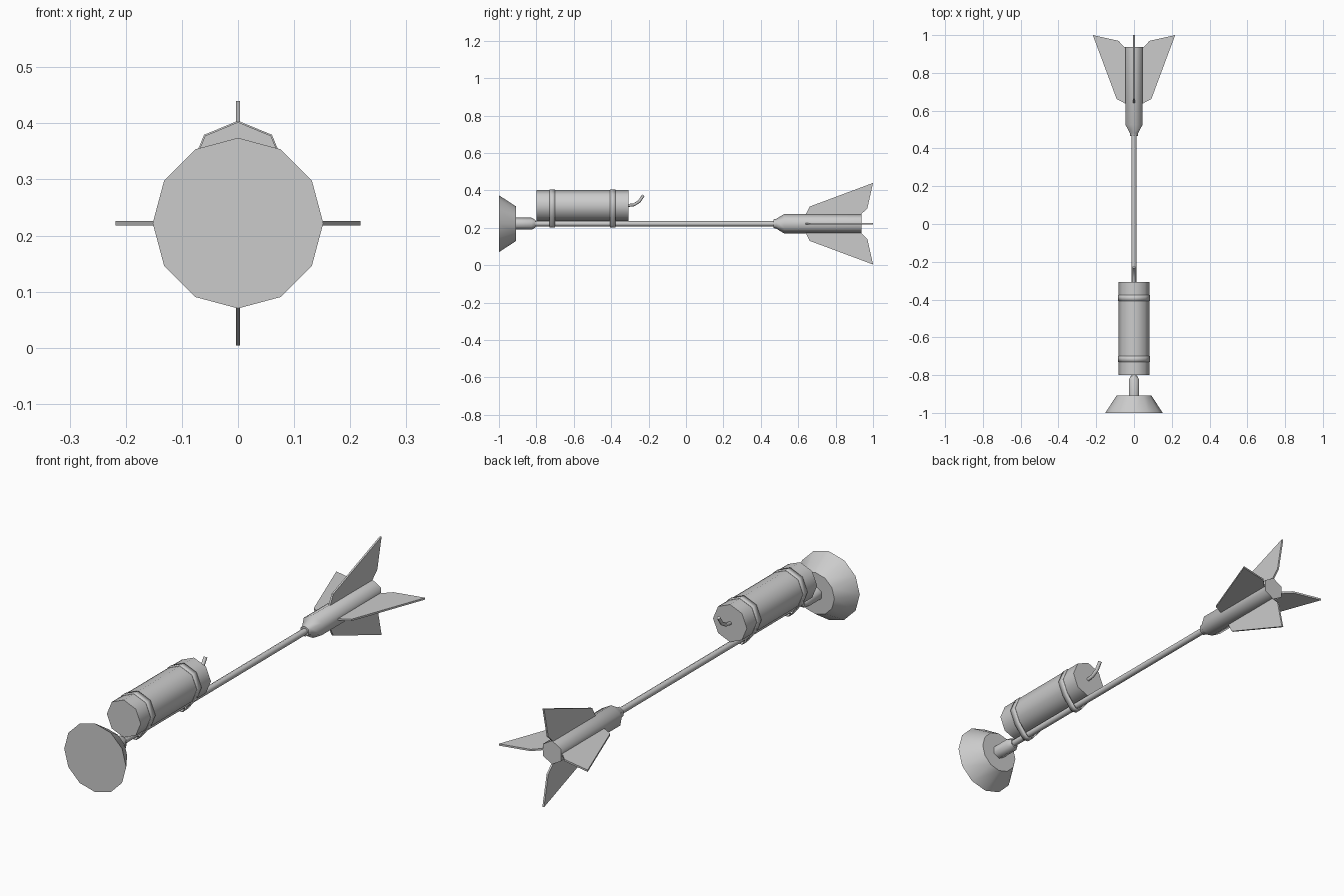
import bpy, bmesh, math
from mathutils import Matrix

if "Cube" in bpy.data.objects:
    bpy.data.objects.remove(bpy.data.objects["Cube"])

AXIS_Z = 0.222     # height of the shaft axis
CHARGE_Z = 0.319   # height of the strapped cylinder axis

grey = bpy.data.materials.new("plain_grey")
grey.diffuse_color = (0.6, 0.6, 0.6, 1)
grey.use_nodes = True
grey.node_tree.nodes["Principled BSDF"].inputs["Base Color"].default_value = grey.diffuse_color


def finish(name, bm, smooth=None):
    bmesh.ops.recalc_face_normals(bm, faces=bm.faces)
    me = bpy.data.meshes.new(name)
    bm.to_mesh(me)
    bm.free()
    me.materials.append(grey)
    ob = bpy.data.objects.new(name, me)
    bpy.context.collection.objects.link(ob)
    if smooth:
        bpy.ops.object.select_all(action='DESELECT')
        ob.select_set(True)
        bpy.context.view_layer.objects.active = ob
        bpy.ops.object.shade_smooth_by_angle(angle=math.radians(smooth))
    return ob


def lathe(name, profile, sides, z, smooth):
    """Capped solid turned around the y direction; profile is (y, radius)."""
    bm = bmesh.new()
    rings = []
    for y, r in profile:
        angles = [math.tau * i / sides for i in range(sides)]
        rings.append([bm.verts.new((r * math.sin(a), y, z + r * math.cos(a))) for a in angles])
    for a, b in zip(rings, rings[1:]):
        for i in range(sides):
            j = (i + 1) % sides
            bm.faces.new((a[i], a[j], b[j], b[i]))
    bm.faces.new(rings[0])
    bm.faces.new(rings[-1])
    return finish(name, bm, smooth)


# Turned parts along the shaft
lathe("suction_cup", [(-1.0, 0.152), (-0.908, 0.092)], 12, AXIS_Z, 50)
lathe("cup_collar", [(-0.91, 0.032), (-0.825, 0.032), (-0.805, 0.02)], 6, AXIS_Z, 62)
lathe("shaft", [(-0.815, 0.014), (0.48, 0.014)], 8, AXIS_Z, 62)
lathe("tail_body", [(0.467, 0.023), (0.482, 0.026), (0.525, 0.052), (0.938, 0.052)],
      6, AXIS_Z, 62)
lathe("charge", [(-0.8, 0.083), (-0.308, 0.083)], 8, CHARGE_Z, 62)

# Four tail fins
outline = [(0.03, 0.635), (0.047, 0.638), (0.092, 0.662), (0.218, 1.0),
           (0.083, 0.97), (0.05, 0.936), (0.03, 0.936)]
for k, label in enumerate(("right", "top", "left", "bottom")):
    bm = bmesh.new()
    face = bm.faces.new([bm.verts.new((r, y, -0.004)) for r, y in outline])
    ext = bmesh.ops.extrude_face_region(bm, geom=[face])
    bmesh.ops.translate(bm, vec=(0, 0, 0.008),
                        verts=[v for v in ext["geom"] if isinstance(v, bmesh.types.BMVert)])
    turn = Matrix.Rotation(-k * math.pi / 2, 4, 'Y')
    bmesh.ops.transform(bm, matrix=Matrix.Translation((0, 0, AXIS_Z)) @ turn, verts=bm.verts)
    finish("fin_" + label, bm)

# Straps binding the charge to the shaft
half = [(0.0835 * math.sin(a), CHARGE_Z + 0.0835 * math.cos(a))
        for a in (math.pi / 4, math.pi / 2, math.pi * 3 / 4)]
half += [(0.023, 0.215), (0.012, 0.203)]
loop = [(0, CHARGE_Z + 0.0835)] + half + [(-x, z) for x, z in reversed(half)]
for label, y in (("front", -0.715), ("rear", -0.392)):
    bm = bmesh.new()
    a = [bm.verts.new((x, y - 0.015, z)) for x, z in loop]
    b = [bm.verts.new((x, y + 0.015, z)) for x, z in loop]
    for i in range(len(loop)):
        j = (i + 1) % len(loop)
        bm.faces.new((a[i], a[j], b[j], b[i]))
    ob = finish("strap_" + label, bm, 62)
    mod = ob.modifiers.new("thickness", 'SOLIDIFY')
    mod.thickness = 0.004
    mod.offset = 0

# Curved fuse: hexagonal tube swept along a bent path
path = [(-0.315, 0.319), (-0.28, 0.323), (-0.25, 0.341), (-0.228, 0.374)]
bm = bmesh.new()
rings = []
for i, (y, z) in enumerate(path):
    p, q = path[max(i - 1, 0)], path[min(i + 1, len(path) - 1)]
    t = math.atan2(q[1] - p[1], q[0] - p[0])
    rings.append([bm.verts.new((0.008 * math.sin(c),
                                y - 0.008 * math.cos(c) * math.sin(t),
                                z + 0.008 * math.cos(c) * math.cos(t)))
                  for c in (math.tau * k / 6 for k in range(6))])
for a, b in zip(rings, rings[1:]):
    for i in range(6):
        bm.faces.new((a[i], a[(i + 1) % 6], b[(i + 1) % 6], b[i]))
bm.faces.new(rings[0])
bm.faces.new(rings[-1])
finish("fuse", bm, 62)
